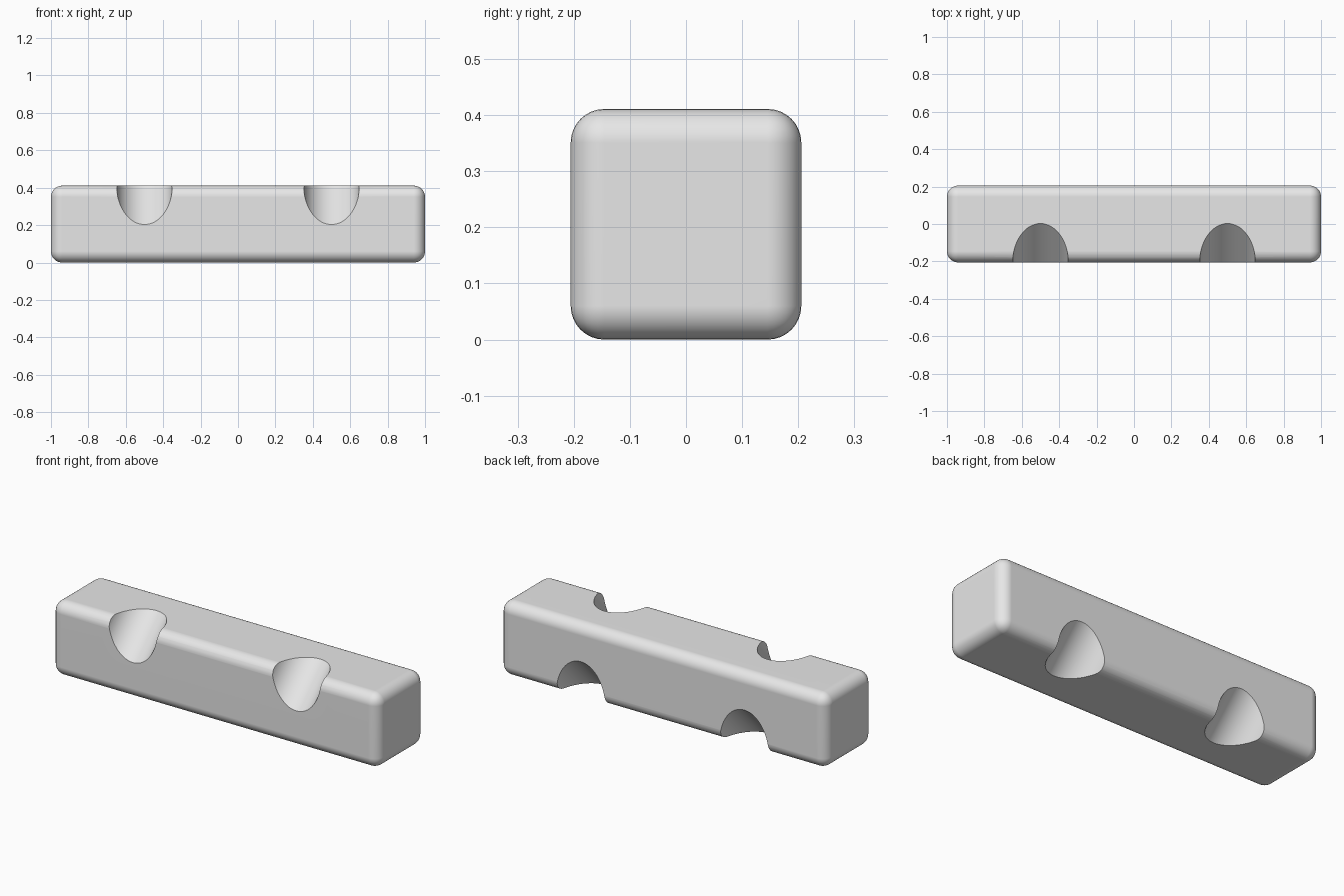
import bpy
import bmesh
import math
from mathutils import Matrix, Vector

cube = bpy.data.objects.get("Cube")
if cube:
    bpy.data.objects.remove(cube, do_unlink=True)

LENGTH, SIDE, ROUND = 2.0, 0.411, 0.06
NOTCH_RADIUS, NOTCH_X = 0.15, 0.5
HALF = SIDE / 2


def add_object(name, bm):
    mesh = bpy.data.meshes.new(name)
    bm.to_mesh(mesh)
    bm.free()
    obj = bpy.data.objects.new(name, mesh)
    bpy.context.collection.objects.link(obj)
    return obj


# Plain grey finish
grey = bpy.data.materials.new("light_grey")
grey.use_nodes = True
colour = (0.8, 0.8, 0.8, 1)
grey.diffuse_color = colour
grey.node_tree.nodes["Principled BSDF"].inputs["Base Color"].default_value = colour

# Square bar with rounded edges and corners
bm = bmesh.new()
bmesh.ops.create_cube(bm, size=1)
bmesh.ops.scale(bm, vec=(LENGTH, SIDE, SIDE), verts=bm.verts)
bmesh.ops.translate(bm, vec=(0, 0, HALF), verts=bm.verts)
bmesh.ops.bevel(bm, geom=bm.edges[:], offset=ROUND, segments=8,
                profile=0.5, affect='EDGES')
bar = add_object("notched_bar", bm)
bar.data.materials.append(grey)

# Diagonal cylinders that cross the front top and back bottom edges
bm = bmesh.new()
tilt = Matrix.Rotation(math.radians(-45), 4, 'X')
outward = Vector((0, -1, 1)).normalized() * 0.003
for x in (-NOTCH_X, NOTCH_X):
    for side in (1, -1):
        edge = Vector((x, -HALF * side, HALF + HALF * side)) + outward * side
        bmesh.ops.create_cone(bm, cap_ends=True, segments=64,
                              radius1=NOTCH_RADIUS, radius2=NOTCH_RADIUS,
                              depth=1, matrix=Matrix.Translation(edge) @ tilt)
cutter = add_object("notch_cutter", bm)
cutter.data.materials.append(grey)
cutter.hide_render = True

# Cut the notches
cut = bar.modifiers.new("notches", 'BOOLEAN')
cut.operation = 'DIFFERENCE'
cut.solver = 'EXACT'
cut.object = cutter
bpy.ops.object.select_all(action='DESELECT')
bar.select_set(True)
bpy.context.view_layer.objects.active = bar
bpy.ops.object.modifier_apply(modifier=cut.name)
bpy.data.objects.remove(cutter, do_unlink=True)

# Smooth rounding, crisp notch rims, flat large faces
bpy.ops.object.shade_smooth_by_angle(angle=math.radians(30))
weighted = bar.modifiers.new("flat_faces", 'WEIGHTED_NORMAL')
weighted.keep_sharp = True
